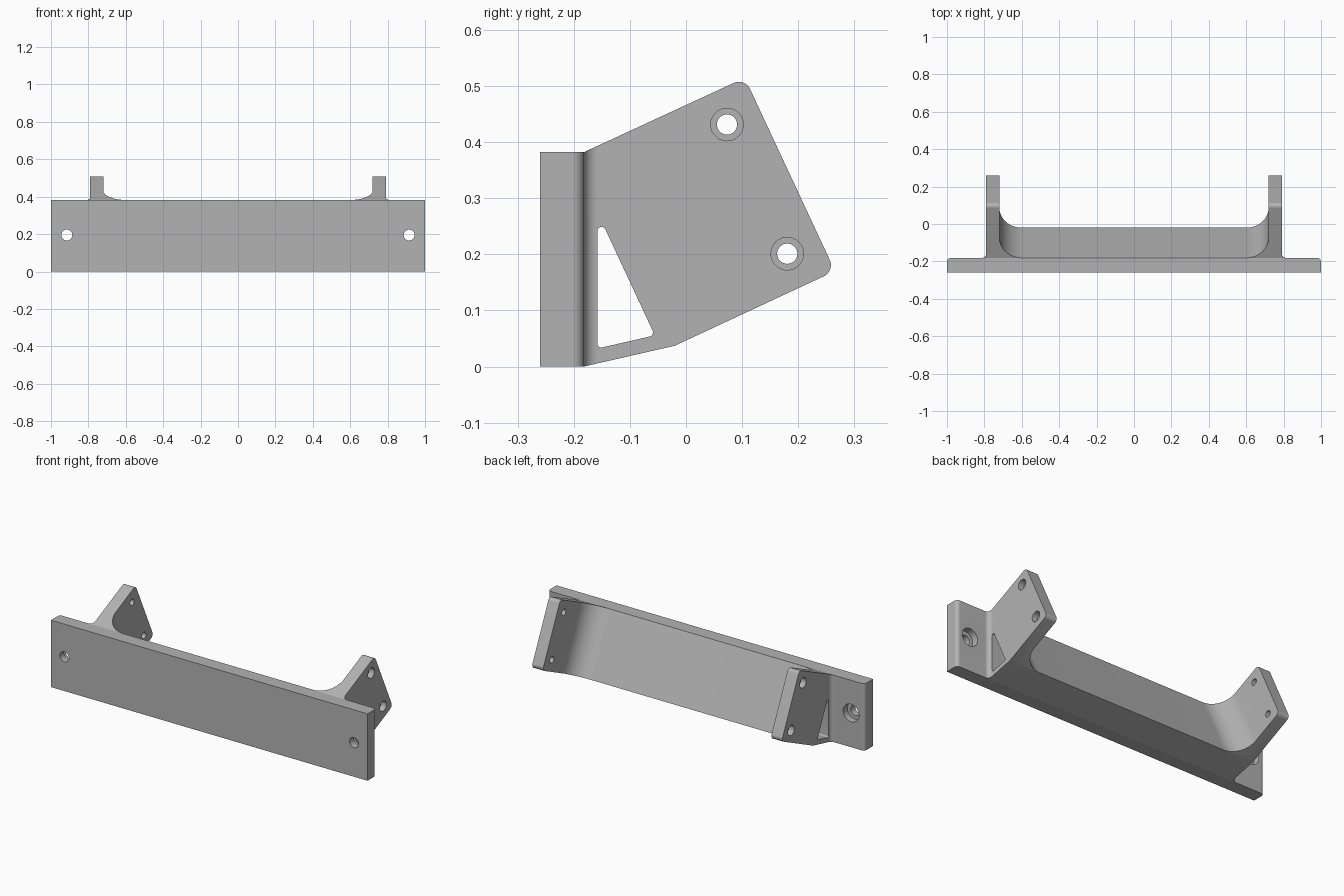
import bpy
import bmesh
import math
from mathutils import Matrix, Vector

cube = bpy.data.objects.get("Cube")
if cube:
    bpy.data.objects.remove(cube, do_unlink=True)

grey = bpy.data.materials.new("plain grey")
grey.use_nodes = True
grey.diffuse_color = (0.45, 0.45, 0.45, 1)
grey.node_tree.nodes["Principled BSDF"].inputs["Base Color"].default_value = grey.diffuse_color

FRONT, BACK, HEIGHT = -0.26, -0.182, 0.382   # face plate
INNER, OUTER = 0.72, 0.79                    # ear faces in x
REACH, SIDE = 0.315, 0.38                    # tilted ear size
TILT = math.radians(25)
U = Vector((math.cos(TILT), math.sin(TILT)))
V = Vector((-U.y, U.x))
ORIGIN = Vector((-0.02, 0.037))


def tilted(u, v):
    """Position in the ear's tilted frame as (y, z)."""
    return ORIGIN + U * u + V * v


def outline(corners, steps=16):
    """Polygon from (point, radius) corners, rounded where the radius is set."""
    pts, n = [], len(corners)
    for i, (p, r) in enumerate(corners):
        p = Vector(p)
        if not r:
            pts.append(p)
            continue
        a = (Vector(corners[i - 1][0]) - p).normalized()
        b = (Vector(corners[(i + 1) % n][0]) - p).normalized()
        half = a.angle(b) / 2
        centre = p + (a + b).normalized() * (r / math.sin(half))
        start = p + a * (r / math.tan(half)) - centre
        end = p + b * (r / math.tan(half)) - centre
        sweep = math.atan2(start.x * end.y - start.y * end.x, start.dot(end))
        for k in range(steps + 1):
            pts.append(centre + Matrix.Rotation(sweep * k / steps, 2) @ start)
    return pts


def prism(name, pts, place, low, high):
    """Extrude a 2D outline; place maps (a, b, depth) to a 3D position."""
    bm = bmesh.new()
    bottom = [bm.verts.new(place(p.x, p.y, low)) for p in pts]
    top = [bm.verts.new(place(p.x, p.y, high)) for p in pts]
    bm.faces.new(bottom)
    bm.faces.new(top)
    for i in range(len(pts)):
        j = (i + 1) % len(pts)
        bm.faces.new((bottom[i], bottom[j], top[j], top[i]))
    bmesh.ops.recalc_face_normals(bm, faces=bm.faces)
    mesh = bpy.data.meshes.new(name)
    bm.to_mesh(mesh)
    bm.free()
    mesh.materials.append(grey)
    obj = bpy.data.objects.new(name, mesh)
    bpy.context.collection.objects.link(obj)
    return obj


def circle(a, b, r, n=40):
    return [Vector((a + r * math.cos(math.tau * k / n), b + r * math.sin(math.tau * k / n)))
            for k in range(n)]


def combine(body, tool, operation="DIFFERENCE"):
    mod = body.modifiers.new(tool.name, "BOOLEAN")
    mod.operation, mod.solver, mod.object = operation, "EXACT", tool
    bpy.context.view_layer.objects.active = body
    bpy.ops.object.modifier_apply(modifier=mod.name)
    bpy.data.objects.remove(tool, do_unlink=True)


def along_x(a, b, d):
    return (d, a, b)


def along_y(a, b, d):
    return (a, d, b)


def along_z(a, b, d):
    return (a, b, d)


def along_tilt(a, b, d):
    return (a, *tilted(b, d))


# Plan of plate and body, with rounded rear plate ends and outer ear fillets
half_plan = [((1, FRONT), 0), ((1, BACK), 0.02), ((OUTER, BACK), 0.025), ((OUTER, 0.4), 0)]
plan = half_plan + [((-x, y), r) for (x, y), r in reversed(half_plan)]
bracket = prism("mounting_bracket", outline(plan), along_z, -0.1, 0.7)

# Side profile of plate, wedge and tilted ears
profile = [((FRONT, 0), 0), ((BACK, 0), 0), (tilted(0, 0), 0), (tilted(REACH, 0), 0.022),
           (tilted(REACH, SIDE), 0.022), ((BACK, HEIGHT), 0), ((FRONT, HEIGHT), 0)]
combine(bracket, prism("side_profile", outline(profile), along_x, -1.2, 1.2), "INTERSECT")

# Space between the ears, with large fillets at the sloping wall
gap = [((-INNER, 0), 0.12), ((INNER, 0), 0.12), ((INNER, 0.7), 0), ((-INNER, 0.7), 0)]
combine(bracket, prism("ear_gap", outline(gap, 24), along_tilt, -0.4, 0.8))

# Triangular channel through the wedge
channel = [((-0.158, 0.032), 0.0075), ((-0.0556, 0.0556), 0.0075), ((-0.158, 0.275), 0.0075)]
combine(bracket, prism("wedge_channel", outline(channel, 8), along_x, -1.2, 1.2))

# Counterbored holes in the plate ends and the ears
for s in (-1, 1):
    x = s * 0.915
    combine(bracket, prism("plate_hole", circle(x, 0.195, 0.029), along_y, -0.4, 0))
    combine(bracket, prism("plate_counterbore", circle(x, 0.195, 0.05), along_y, -0.22, 0))
    for v in (0.064, 0.318):
        y, z = tilted(0.251, v)
        combine(bracket, prism("ear_hole", circle(y, z, 0.018), along_x, s * 0.68, s * 0.85))
        combine(bracket, prism("ear_counterbore", circle(y, z, 0.029), along_x, s * 0.757, s * 0.85))

bpy.ops.object.select_all(action="DESELECT")
bracket.select_set(True)
bpy.context.view_layer.objects.active = bracket
bpy.ops.object.shade_smooth_by_angle(angle=math.radians(25))
